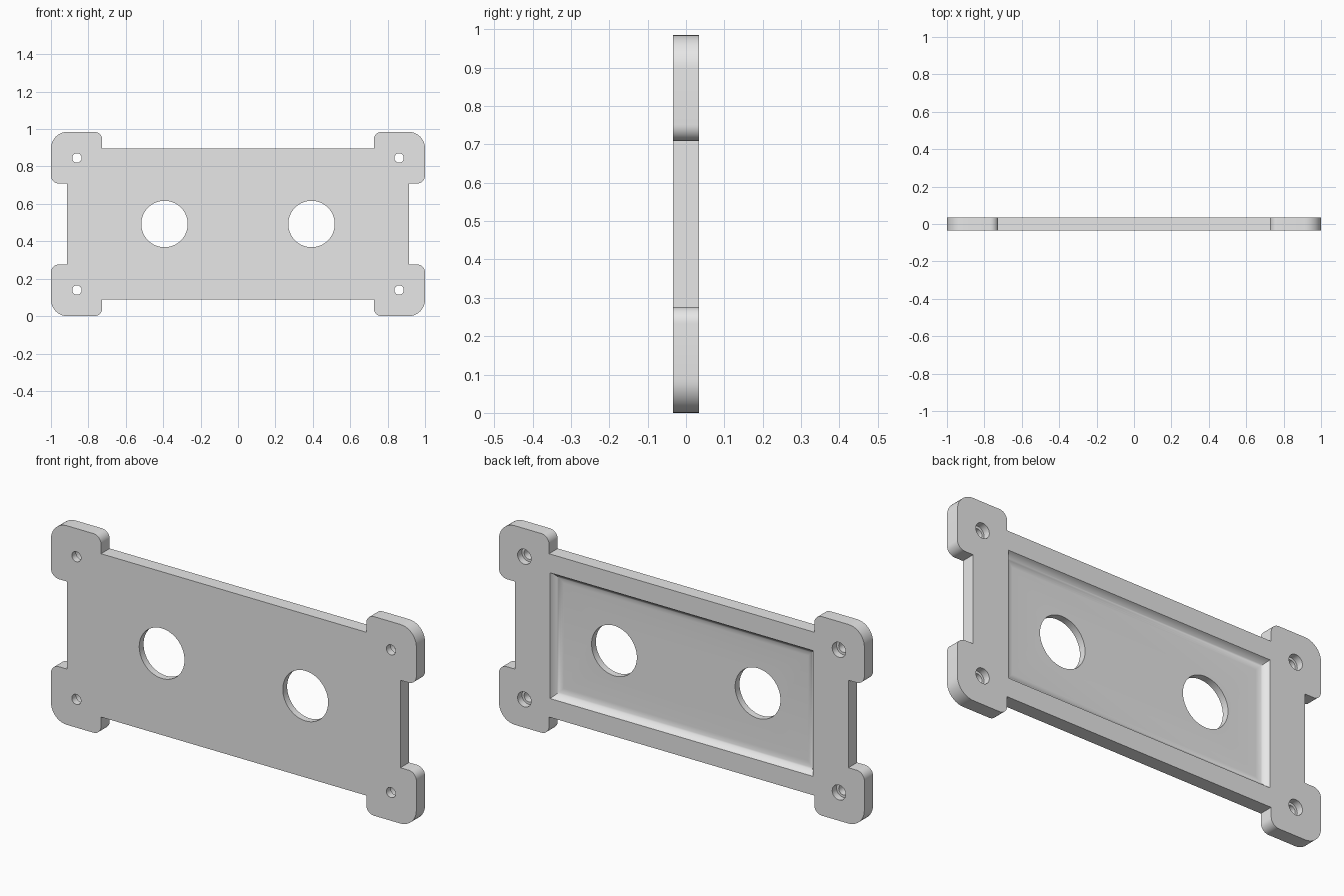
import bpy, bmesh, math
from mathutils import Vector

if "Cube" in bpy.data.objects:
    bpy.data.objects.remove(bpy.data.objects["Cube"], do_unlink=True)

HALF_T = 0.034           # half thickness of the plate
MID_Z = 0.4925           # height of the plate's centre
SIGNS = [(1, 1), (-1, 1), (-1, -1), (1, -1)]

grey = bpy.data.materials.new("plain_grey")
grey.use_nodes = True
grey.diffuse_color = (0.8, 0.8, 0.8, 1)
grey.node_tree.nodes["Principled BSDF"].inputs["Base Color"].default_value = (0.8, 0.8, 0.8, 1)


def loft(name, rings):
    """Skin a closed solid through rings of (x, y, z) points."""
    bm = bmesh.new()
    loops = [[bm.verts.new(p) for p in ring] for ring in rings]
    n = len(loops[0])
    for a, b in zip(loops, loops[1:]):
        for i in range(n):
            j = (i + 1) % n
            bm.faces.new((a[i], a[j], b[j], b[i]))
    bm.faces.new(loops[0])
    bm.faces.new(loops[-1])
    bmesh.ops.recalc_face_normals(bm, faces=bm.faces)
    mesh = bpy.data.meshes.new(name)
    bm.to_mesh(mesh)
    bm.free()
    mesh.materials.append(grey)
    obj = bpy.data.objects.new(name, mesh)
    bpy.context.collection.objects.link(obj)
    return obj


def rounded(points, steps=10):
    """Round the corners of an open right-angled path of (x, z, radius)."""
    out = []
    for i, (x, z, r) in enumerate(points):
        p = Vector((x, z))
        if r == 0:
            out.append(p)
            continue
        u = (Vector(points[i - 1][:2]) - p).normalized() * r
        v = (Vector(points[i + 1][:2]) - p).normalized() * r
        for k in range(steps + 1):
            t = math.pi / 2 * k / steps
            out.append(p + u * (1 - math.sin(t)) + v * (1 - math.cos(t)))
    return out


def drill(name, x, z, stages, segments):
    """Round cutter along y with (y, radius) stages."""
    rings = []
    for y, r in stages:
        angles = [2 * math.pi * k / segments for k in range(segments)]
        rings.append([(x + r * math.cos(a), y, z + r * math.sin(a)) for a in angles])
    return loft(name, rings)


# Plate outline: one quarter with its corner tab, mirrored four ways
quarter = rounded([(0.913, 0.2165, 0), (1, 0.2165, 0.042), (1, 0.4925, 0.088),
                   (0.726, 0.4925, 0.042), (0.726, 0.404, 0)])
outline = []
for sx, sz in SIGNS:
    part = quarter if sx * sz > 0 else quarter[::-1]
    outline += [(sx * p.x, MID_Z + sz * p.y) for p in part]
plate = loft("mounting_plate", [[(x, y, z) for x, z in outline] for y in (-HALF_T, HALF_T)])

# Rear pocket with concave filleted walls
DEPTH, FILLET = 0.034, 0.055
reach = math.acos(1 - DEPTH / FILLET)
levels = [(HALF_T + 0.02, 0)]
for k in range(9):
    a = reach * (1 - k / 8)
    levels.append((HALF_T - DEPTH + FILLET * (1 - math.cos(a)),
                   FILLET * (math.sin(reach) - math.sin(a))))
cutters = [loft("pocket_cutter",
                [[(sx * (0.72 - d), y, MID_Z + sz * (0.311 - d)) for sx, sz in SIGNS]
                 for y, d in levels])]

# Two large openings
for sx in (-1, 1):
    cutters.append(drill("opening_cutter", sx * 0.393, MID_Z, [(-0.1, 0.124), (0.1, 0.124)], 64))

# Counterbored screw holes in the tabs
for sx, sz in SIGNS:
    cutters.append(drill("screw_hole_cutter", sx * 0.861, MID_Z + sz * 0.353,
                         [(-0.1, 0.025), (0, 0.025), (0, 0.037), (0.1, 0.037)], 32))

for cutter in cutters:
    cutter.hide_render = True
    mod = plate.modifiers.new(cutter.name, "BOOLEAN")
    mod.operation = "DIFFERENCE"
    mod.solver = "EXACT"
    mod.object = cutter

# Bake the cuts, drop the cutters, smooth the rounded faces
bpy.context.view_layer.update()
evaluated = plate.evaluated_get(bpy.context.evaluated_depsgraph_get())
baked = bpy.data.meshes.new_from_object(evaluated)
plate.modifiers.clear()
plate.data = baked
for cutter in cutters:
    bpy.data.objects.remove(cutter, do_unlink=True)

bpy.ops.object.select_all(action="DESELECT")
plate.select_set(True)
bpy.context.view_layer.objects.active = plate
bpy.ops.object.shade_smooth_by_angle(angle=math.radians(30))
